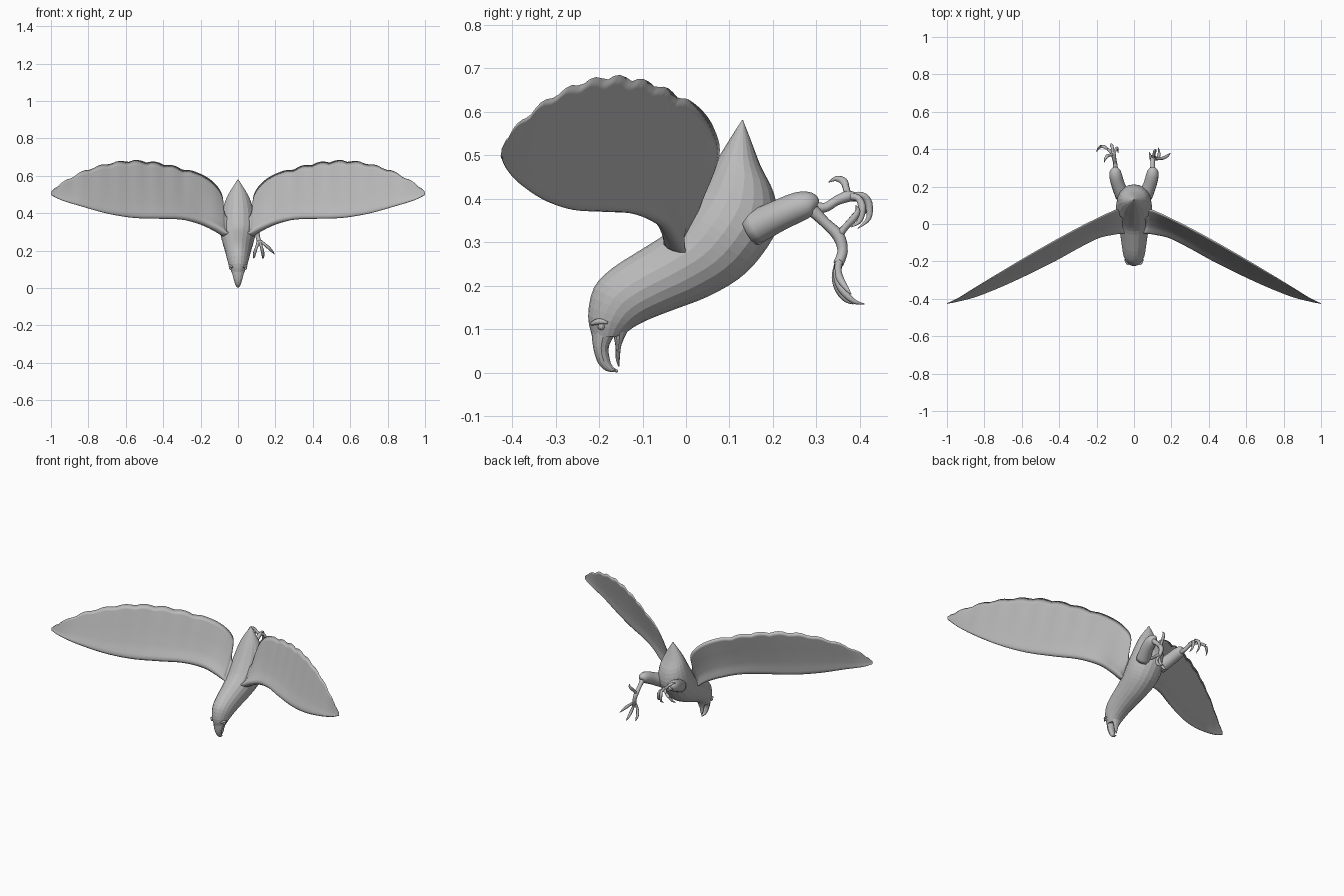
import bpy, bmesh, math
from mathutils import Vector

if "Cube" in bpy.data.objects:
    bpy.data.objects.remove(bpy.data.objects["Cube"])

grey = bpy.data.materials.new("plain grey")
grey.use_nodes = True
grey.diffuse_color = (0.5, 0.5, 0.5, 1)
grey.node_tree.nodes["Principled BSDF"].inputs["Base Color"].default_value = (0.5, 0.5, 0.5, 1)


def smooth_rows(rows, steps):
    """Catmull-Rom interpolation through rows of numbers."""
    out = []
    for i in range(len(rows) - 1):
        a, b = rows[max(i - 1, 0)], rows[i]
        c, d = rows[i + 1], rows[min(i + 2, len(rows) - 1)]
        for s in range(steps):
            t = s / steps
            out.append([q + 0.5 * t * (r - p + t * (2 * p - 5 * q + 4 * r - u + t * (3 * (q - r) + u - p)))
                        for p, q, r, u in zip(a, b, c, d)])
    return out + [list(rows[-1])]


def loft(name, rings, smooth=False):
    """Skin a list of equal-length point rings and cap both ends."""
    bm = bmesh.new()
    loops = [[bm.verts.new(p) for p in ring] for ring in rings]
    n = len(loops[0])
    for a, b in zip(loops, loops[1:]):
        for i in range(n):
            j = (i + 1) % n
            bm.faces.new((a[i], a[j], b[j], b[i]))
    bm.faces.new(loops[0])
    bm.faces.new(loops[-1])
    bmesh.ops.recalc_face_normals(bm, faces=bm.faces)
    mesh = bpy.data.meshes.new(name)
    bm.to_mesh(mesh)
    bm.free()
    mesh.materials.append(grey)
    for p in mesh.polygons:
        p.use_smooth = smooth
    obj = bpy.data.objects.new(name, mesh)
    bpy.context.collection.objects.link(obj)
    return obj


def oval_loft(name, rows, steps=3, sides=20):
    """Rows hold upper y, z, lower y, z and half width, in the middle plane."""
    rings = []
    for uy, uz, ly, lz, w in smooth_rows(rows, steps):
        ring = []
        for k in range(sides):
            a = 2 * math.pi * k / sides
            c = math.cos(a) / 2
            ring.append((max(w, 0.001) * math.sin(a),
                         (uy + ly) / 2 + c * (uy - ly),
                         (uz + lz) / 2 + c * (uz - lz)))
        rings.append(ring)
    return loft(name, rings)


def tube(name, rows, steps=4, sides=8):
    """Rows hold x, y, z and radius along a limb."""
    pts = smooth_rows(rows, steps)
    rings = []
    for i, p in enumerate(pts):
        here = Vector(p[:3])
        way = (Vector(pts[min(i + 1, len(pts) - 1)][:3]) - Vector(pts[max(i - 1, 0)][:3])).normalized()
        ref = Vector((1, 0.1, 0)) if abs(way.x) < 0.8 else Vector((0, 0, 1))
        u = way.cross(ref).normalized()
        v = way.cross(u)
        rings.append([here + max(p[3], 0.0008) * (u * math.cos(2 * math.pi * k / sides) + v * math.sin(2 * math.pi * k / sides))
                      for k in range(sides)])
    return loft(name, rings, True)


# Body, from the face to the pointed tail
oval_loft("body", [
    (-.215, .08, -.145, .085, .033), (-.225, .13, -.12, .105, .048),
    (-.212, .195, -.08, .125, .06), (-.17, .24, -.02, .148, .068),
    (-.10, .285, .05, .175, .078), (-.04, .325, .12, .215, .09),
    (0, .375, .17, .265, .097), (.035, .43, .21, .335, .09),
    (.065, .48, .203, .41, .075), (.09, .52, .172, .475, .052),
    (.115, .56, .147, .54, .02), (.13, .582, .131, .581, .001)])

# Hooked beak
oval_loft("upper_beak", [
    (-.218, .10, -.155, .10, .036), (-.213, .055, -.177, .062, .026),
    (-.202, .022, -.175, .03, .017), (-.183, .004, -.168, .014, .01),
    (-.157, .001, -.156, .006, .003)], 3, 12)
oval_loft("lower_beak", [
    (-.17, .10, -.132, .10, .03), (-.162, .06, -.148, .065, .016),
    (-.162, .035, -.152, .035, .01), (-.156, .014, -.153, .015, .002)], 3, 12)

# Wings: x, leading y, z, trailing y, z, edge thickness
wing_rows = [
    (.03, -.015, .27, .02, .35, .03), (.07, -.03, .28, .04, .40, .03),
    (.085, -.035, .285, .077, .50, .028), (.13, -.045, .31, .063, .565, .024),
    (.20, -.065, .34, .03, .61, .02), (.30, -.12, .365, -.02, .643, .015),
    (.42, -.19, .37, -.085, .672, .012), (.56, -.262, .375, -.165, .685, .01),
    (.70, -.328, .398, -.248, .668, .008), (.84, -.385, .437, -.333, .622, .006),
    (.94, -.412, .468, -.395, .565, .004), (1.0, -.425, .497, -.424, .515, .002)]
facing = Vector((-.51, -.81, .29))
# Chord position and relative thickness around the section
half = [(.015, .6), (.05, 1), (.1, .9), (.17, .5), (.3, .2), (.6, .12), (.9, .07)]
section = [(0, 0)] + half + [(1, 0)] + [(t, -h) for t, h in reversed(half)]
for side, label in ((1, "left"), (-1, "right")):
    rings = []
    for x, ly, lz, ty, tz, thick in smooth_rows(wing_rows, 6):
        lead, trail = Vector((x, ly, lz)), Vector((x, ty, tz))
        ragged = 0.012 * (abs(math.sin(x * 32)) - 1) if 0.25 < x < 0.97 else 0
        trail.z += ragged
        ring = []
        for t, h in section:
            p = lead.lerp(trail, t) + facing * thick * h
            ring.append((side * min(p.x, 1), p.y, p.z))
        rings.append(ring)
    loft(label + "_wing", rings, True)
    # Feathered thigh, brow and eye
    tube(label + "_thigh", [
        (side * .06, .15, .33, .04), (side * .085, .21, .36, .036), (side * .098, .26, .382, .034),
        (side * .10, .29, .388, .026), (side * .10, .302, .385, .01)], 3, 12)
    tube(label + "_brow", [
        (side * .03, -.218, .112, .004), (side * .043, -.20, .118, .007),
        (side * .046, -.18, .115, .003)], 3, 6)
    bpy.ops.mesh.primitive_uv_sphere_add(segments=10, ring_count=6, radius=.008,
                                         location=(side * .041, -.195, .106))
    eye = bpy.context.object
    eye.name = label + "_eye"
    eye.data.materials.append(grey)


def toe(name, rows):
    """A toe that thickens at the joint and ends in a thin claw."""
    radii = [.010, .008, .009, .006, .001]
    tube(name, [(*p, r) for p, r in zip(rows, radii)], 4, 7)


# Left leg reaches down, with spread toes
tube("left_shank", [(.10, .285, .38, .016), (.10, .32, .345, .012), (.10, .35, .315, .014),
                    (.105, .36, .28, .012), (.112, .35, .25, .012)])
ankle = (.112, .352, .255)
toe("left_inner_toe", [ankle, (.10, .343, .22), (.09, .352, .19), (.086, .368, .168), (.083, .385, .158)])
toe("left_middle_toe", [ankle, (.125, .347, .22), (.132, .36, .19), (.134, .385, .165), (.13, .41, .158)])
toe("left_outer_toe", [ankle, (.14, .35, .235), (.163, .355, .215), (.183, .368, .195), (.195, .38, .18)])
toe("left_rear_toe", [(.10, .35, .315), (.105, .368, .337), (.11, .385, .355), (.115, .395, .372), (.12, .39, .385)])

# Right leg reaches back, with curled toes
tube("right_shank", [(-.10, .285, .38, .016), (-.10, .32, .38, .011), (-.105, .345, .395, .011),
                     (-.11, .37, .405, .013), (-.115, .385, .405, .011)])
ankle = (-.112, .372, .405)
toe("right_inner_toe", [ankle, (-.10, .395, .402), (-.092, .405, .38), (-.088, .40, .35), (-.085, .38, .335)])
toe("right_middle_toe", [ankle, (-.115, .405, .408), (-.12, .42, .39), (-.12, .42, .355), (-.12, .395, .332)])
toe("right_outer_toe", [ankle, (-.14, .40, .40), (-.17, .415, .39), (-.19, .405, .365), (-.2, .385, .35)])
toe("right_rear_toe", [ankle, (-.13, .368, .425), (-.145, .362, .44), (-.155, .345, .446), (-.16, .328, .438)])
